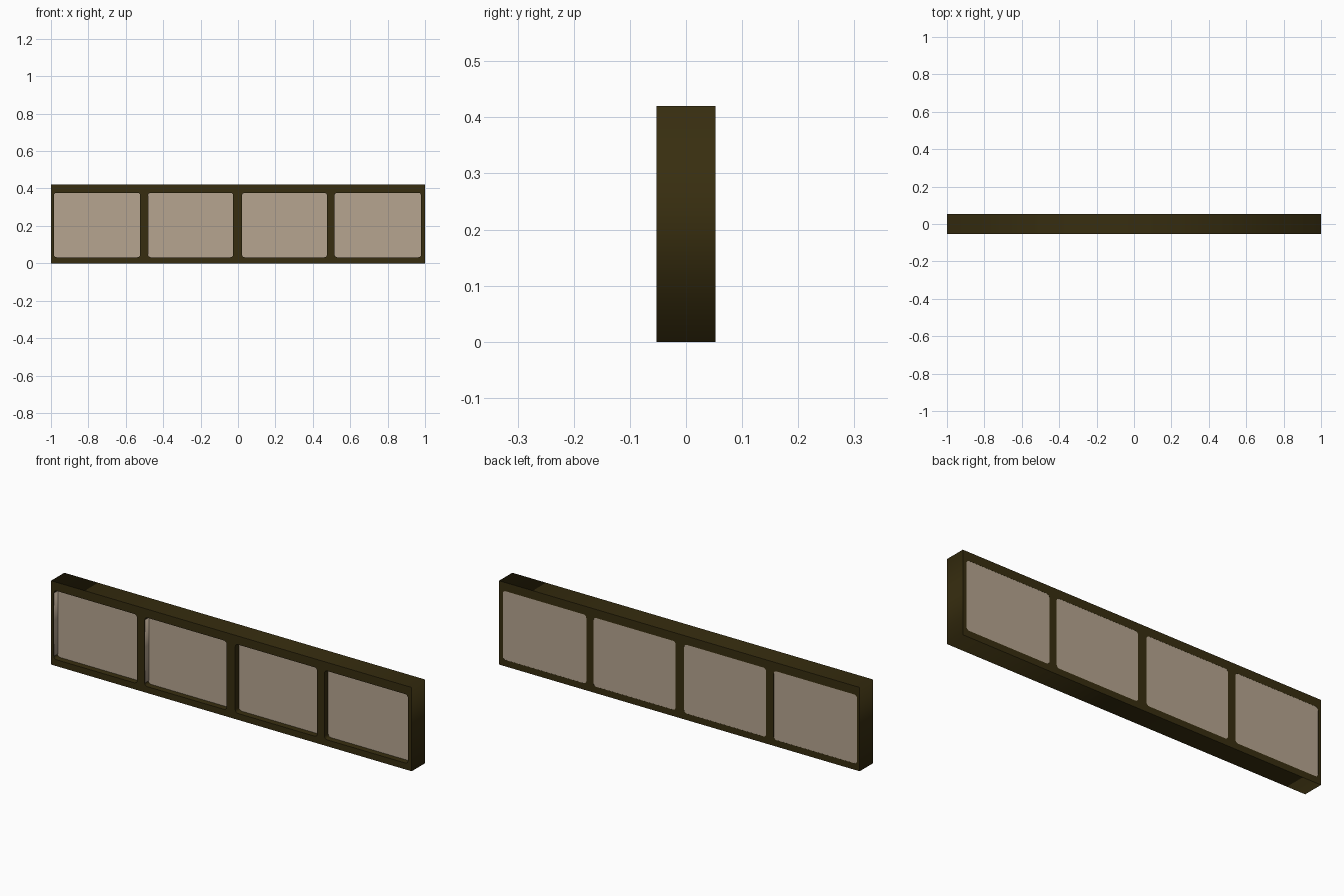
import bpy, math

if "Cube" in bpy.data.objects:
    bpy.data.objects.remove(bpy.data.objects["Cube"])

T = 0.0525          # half thickness
H = 0.42            # height
Z0, Z1 = 0.032, 0.377
OPENINGS = [(-0.985, -0.523), (-0.481, -0.026), (0.021, 0.476), (0.516, 0.979)]


def material(name, rgb):
    m = bpy.data.materials.new(name)
    m.diffuse_color = (*rgb, 1)
    m.use_nodes = True
    m.node_tree.nodes["Principled BSDF"].inputs["Base Color"].default_value = m.diffuse_color
    return m


dark = material("dark brown frame", (0.039, 0.027, 0.005))
beige = material("beige panel", (0.47, 0.375, 0.28))


def rounded(x0, x1, z0, z1, r, n=4):
    """Outline of a rectangle with rounded corners."""
    if r == 0:
        return [(x0, z0), (x1, z0), (x1, z1), (x0, z1)]
    pts = []
    for i, (cx, cz) in enumerate([(x1 - r, z1 - r), (x0 + r, z1 - r),
                                  (x0 + r, z0 + r), (x1 - r, z0 + r)]):
        for k in range(n + 1):
            a = math.pi / 2 * (i + k / n)
            pts.append((cx + r * math.cos(a), cz + r * math.sin(a)))
    return pts


def plate(name, outlines, y0, y1, mat):
    """Filled outlines (inner ones become holes), extruded from y0 to y1."""
    cu = bpy.data.curves.new(name, 'CURVE')
    cu.dimensions, cu.fill_mode = '2D', 'BOTH'
    cu.extrude = (y1 - y0) / 2
    for pts in outlines:
        s = cu.splines.new('POLY')
        s.points.add(len(pts) - 1)
        for p, (x, z) in zip(s.points, pts):
            p.co = (x, z, 0, 1)
        s.use_cyclic_u = True
    cu.materials.append(mat)
    ob = bpy.data.objects.new(name, cu)
    bpy.context.collection.objects.link(ob)
    ob.location.y = (y0 + y1) / 2
    ob.rotation_euler.x = math.pi / 2
    bpy.ops.object.select_all(action='DESELECT')
    ob.select_set(True)
    bpy.context.view_layer.objects.active = ob
    bpy.ops.object.convert(target='MESH')
    return ob


# Frame with four rounded openings
holes = [rounded(a, b, Z0, Z1, 0.015) for a, b in OPENINGS]
plate("frame", [rounded(-1, 1, 0, H, 0)] + holes, -T, T, dark)

# Panels: recessed at the front, flush at the back
for i, hole in enumerate(holes):
    plate(f"panel_{i + 1}", [hole], -T + 0.03, T - 0.0005, beige)

# Pale lining on the left side of the first two openings
for i, (a, b) in enumerate(OPENINGS[:2]):
    plate(f"side_lining_{i + 1}", [rounded(a, a + 0.002, Z0 + 0.015, Z1 - 0.015, 0)],
          -T + 0.001, -T + 0.03, beige)
